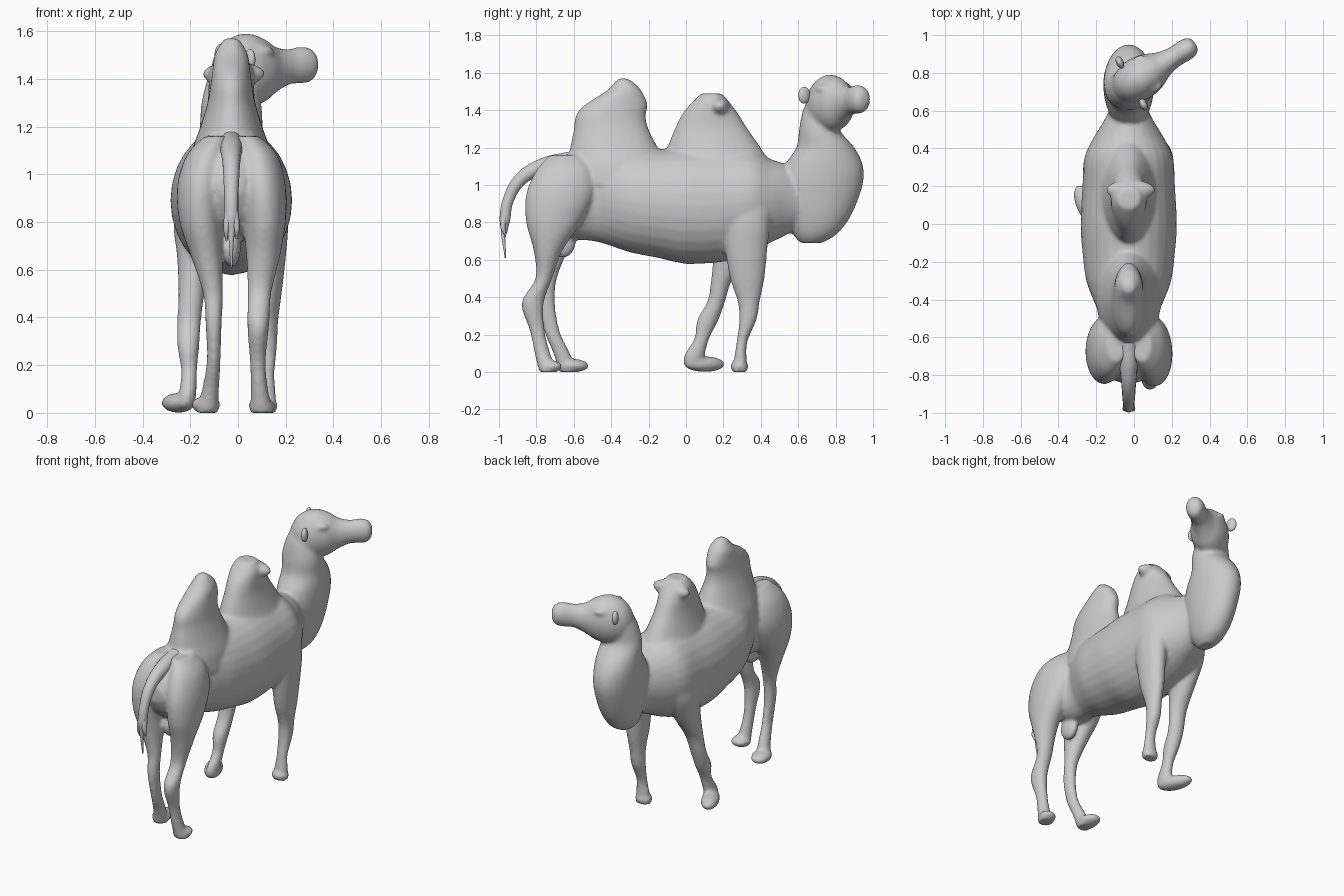
import bpy
import bmesh
from math import sin, cos, pi, radians
from mathutils import Matrix, Vector

cube = bpy.data.objects.get("Cube")
if cube:
    bpy.data.objects.remove(cube, do_unlink=True)

MID = -0.028      # centre line of the trunk
SIDES = 28

hide = bpy.data.materials.new("hide_grey")
hide.use_nodes = True
GREY = (0.6, 0.6, 0.6, 1.0)
hide.diffuse_color = GREY
hide.node_tree.nodes["Principled BSDF"].inputs["Base Color"].default_value = GREY


def spline(rows, steps=5):
    """Smoothly resample section rows with a Catmull-Rom curve."""
    pts = [rows[0]] + list(rows) + [rows[-1]]
    result = []
    for a, b, c, d in zip(pts, pts[1:], pts[2:], pts[3:]):
        for k in range(steps):
            t = k / steps
            result.append([
                q + t * (r - p) / 2
                + t * t * (p - 2.5 * q + 2 * r - s / 2)
                + t ** 3 * (1.5 * (q - r) + (s - p) / 2)
                for p, q, r, s in zip(a, b, c, d)])
    result.append(list(rows[-1]))
    return result


def loft(bm, axis, rows, matrix=None, centre=MID):
    """Oval sections (position, low, high, half width[, centre x]) along y or z."""
    matrix = matrix or Matrix()
    rows = [r if len(r) == 5 else (*r, centre) for r in rows]
    rings = []
    for pos, low, high, half, mid in spline(rows):
        ring = []
        for i in range(SIDES):
            a = 2 * pi * i / SIDES
            x = mid + half * cos(a)
            u = (low + high) / 2 + (high - low) / 2 * sin(a)
            co = Vector((x, pos, u) if axis == "y" else (x, u, pos))
            ring.append(bm.verts.new(matrix @ co))
        rings.append(ring)
    for lower, upper in zip(rings, rings[1:]):
        for i in range(SIDES):
            j = (i + 1) % SIDES
            bm.faces.new((lower[i], lower[j], upper[j], upper[i]))
    bm.faces.new(rings[0])
    bm.faces.new(rings[-1])


def blob(bm, centre, radii, turn=0, matrix=None):
    """Stretched ball, turned about z by degrees."""
    place = (Matrix.Translation(centre) @ Matrix.Rotation(radians(turn), 4, "Z")
             @ Matrix.Diagonal((*radii, 1)))
    bmesh.ops.create_uvsphere(bm, u_segments=24, v_segments=16, radius=1,
                              matrix=(matrix or Matrix()) @ place)


def finish(bm, name):
    bmesh.ops.recalc_face_normals(bm, faces=bm.faces)
    for face in bm.faces:
        face.smooth = True
    mesh = bpy.data.meshes.new(name)
    bm.to_mesh(mesh)
    bm.free()
    mesh.materials.append(hide)
    obj = bpy.data.objects.new(name, mesh)
    bpy.context.collection.objects.link(obj)
    return obj


body = bmesh.new()

# Barrel of the trunk, from rump to chest
loft(body, "y", [
    (-.84, .90, 1.0, .05), (-.78, .80, 1.09, .12), (-.65, .72, 1.16, .17),
    (-.5, .70, 1.2, .15), (-.42, .68, 1.2, .18), (-.3, .64, 1.19, .225),
    (-.15, .61, 1.19, .245), (0, .58, 1.2, .255), (.2, .59, 1.2, .245),
    (.35, .64, 1.19, .235), (.45, .69, 1.14, .19), (.55, .74, 1.1, .13),
    (.65, .80, 1.0, .08)])

# Rear hump
loft(body, "z", [
    (1.0, -.66, -.06, .18), (1.1, -.64, -.1, .165), (1.2, -.62, -.15, .13),
    (1.3, -.6, -.2, .1), (1.37, -.59, -.215, .088), (1.43, -.54, -.205, .08),
    (1.5, -.43, -.235, .07), (1.54, -.39, -.27, .05), (1.57, -.36, -.31, .03)])

# Front hump with its overhanging crest
loft(body, "z", [
    (1.0, -.12, .5, .18), (1.1, -.12, .46, .16), (1.2, -.1, .4, .125),
    (1.3, -.06, .33, .1), (1.38, -.02, .28, .095), (1.44, .03, .235, .09),
    (1.49, .08, .19, .06)])
blob(body, (MID + .01, .18, 1.42), (.132, .055, .052))

# Deep neck
loft(body, "z", [
    (.69, .61, .73, .04), (.74, .57, .81, .08), (.84, .53, .885, .11),
    (1.0, .5, .945, .13), (1.11, .53, .945, .135), (1.2, .59, .9, .132),
    (1.3, .605, .82, .125), (1.4, .625, .82, .1), (1.47, .66, .81, .07)])

# Head, turned to the side
head = Matrix.Translation((-.01, .745, 0)) @ Matrix.Rotation(radians(-58), 4, "Z")
loft(body, "y", [
    (-.1, 1.38, 1.47, .04), (-.06, 1.32, 1.54, .085), (0, 1.28, 1.58, .11),
    (.06, 1.28, 1.59, .115), (.13, 1.3, 1.57, .1), (.19, 1.34, 1.535, .072),
    (.26, 1.375, 1.525, .056), (.32, 1.38, 1.535, .058),
    (.37, 1.39, 1.525, .052), (.395, 1.43, 1.49, .028)], head, 0)
for side in (-1, 1):
    blob(body, (side * .083, .09, 1.515), (.026, .045, .024), 0, head)  # brow

# Rear legs: (height, back, front, half width, centre x)
loft(body, "z", [
    (1.16, -.73, -.55, .05, .04), (1.08, -.8, -.5, .085, .08),
    (.95, -.855, -.49, .1, .1), (.8, -.855, -.56, .09, .11),
    (.65, -.815, -.66, .07, .105), (.5, -.805, -.715, .05, .09),
    (.37, -.88, -.76, .046, .085), (.22, -.835, -.755, .034, .083),
    (.1, -.81, -.725, .036, .09), (.0, -.785, -.69, .05, .1)])
blob(body, (.1, -.725, .03), (.056, .065, .032), -20)
loft(body, "z", [
    (1.16, -.73, -.55, .05, -.09), (1.08, -.8, -.5, .085, -.13),
    (.95, -.845, -.49, .1, -.155), (.8, -.84, -.55, .09, -.155),
    (.65, -.805, -.63, .065, -.13), (.5, -.78, -.69, .042, -.105),
    (.37, -.79, -.7, .034, -.102), (.22, -.76, -.675, .029, -.102),
    (.1, -.71, -.62, .036, -.115), (.0, -.68, -.58, .045, -.13)])
blob(body, (-.135, -.605, .034), (.06, .088, .036), 12)

# Front legs: one upright, one swung back with the foot turned out
loft(body, "z", [
    (.95, .17, .46, .06, .13), (.8, .19, .45, .08, .13),
    (.65, .21, .435, .07, .13), (.5, .235, .42, .058, .125),
    (.38, .275, .395, .046, .122), (.28, .285, .378, .044, .12),
    (.16, .27, .328, .036, .118), (.06, .255, .325, .045, .115),
    (.0, .245, .33, .052, .112)])
blob(body, (.112, .285, .03), (.056, .05, .032))
loft(body, "z", [
    (.95, .17, .46, .06, -.18), (.8, .17, .42, .08, -.19),
    (.65, .15, .35, .07, -.185), (.5, .135, .25, .055, -.195),
    (.38, .115, .21, .05, -.205), (.28, .06, .175, .046, -.208),
    (.18, .045, .125, .034, -.205), (.09, -.01, .1, .036, -.21),
    (.03, -.01, .08, .04, -.22)])
blob(body, (-.25, .1, .042), (.056, .118, .042), 25)

# Pouch between the rear legs and navel fold
blob(body, (MID, -.66, .69), (.04, .07, .08))
blob(body, (MID, .02, .6), (.03, .06, .025))

skin = finish(body, "body")
remesh = skin.modifiers.new("blend", "REMESH")
remesh.mode = "VOXEL"
remesh.voxel_size = .011
remesh.use_smooth_shade = True
relax = skin.modifiers.new("relax", "SMOOTH")
relax.factor = .5
relax.iterations = 9

# Ears
for name, spot in (("left_ear", (-.075, .855, 1.5)), ("right_ear", (.05, .632, 1.48))):
    ear = bmesh.new()
    blob(ear, spot, (.02, .034, .045), 25)
    finish(ear, name)


def strand(name, points):
    """Tapered round strand through (x, y, z, radius) points."""
    curve = bpy.data.curves.new(name, "CURVE")
    curve.dimensions = "3D"
    curve.bevel_depth = 1
    curve.bevel_resolution = 5
    curve.resolution_u = 8
    curve.use_fill_caps = True
    line = curve.splines.new("BEZIER")
    line.bezier_points.add(len(points) - 1)
    for knot, (x, y, z, r) in zip(line.bezier_points, points):
        knot.co = (x, y, z)
        knot.radius = r
        knot.handle_left_type = knot.handle_right_type = "AUTO"
    curve.materials.append(hide)
    obj = bpy.data.objects.new(name, curve)
    bpy.context.collection.objects.link(obj)


# Tail with wisps of hair at the end
strand("tail", [
    (MID, -.62, 1.13, .05), (MID, -.76, 1.1, .046), (MID, -.88, 1.035, .036),
    (MID, -.95, .92, .03), (MID, -.968, .82, .03), (MID, -.972, .74, .015)])
for number, (shift, end) in enumerate(((-.02, .72), (0, .61), (.022, .73))):
    strand(f"tail_wisp_{number}", [
        (MID + shift / 2, -.97, .84, .02), (MID + shift, -.978, .77, .013),
        (MID + shift, -.965, end, .004)])
